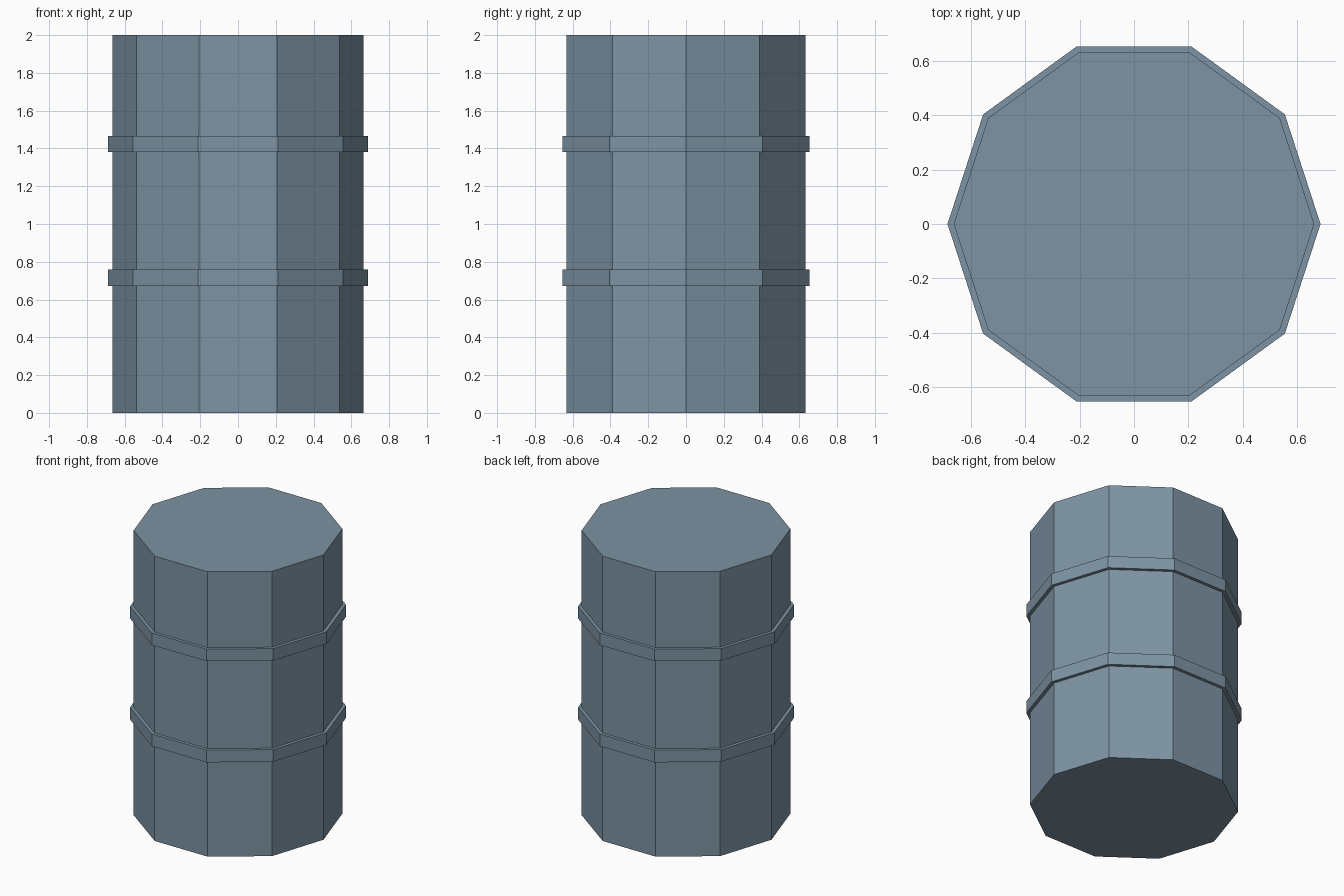
import bpy
import math

if "Cube" in bpy.data.objects:
    bpy.data.objects.remove(bpy.data.objects["Cube"])

SIDES = 10

steel = bpy.data.materials.new("blue_grey_steel")
steel.diffuse_color = (0.205, 0.292, 0.370, 1.0)
steel.use_nodes = True
steel.node_tree.nodes["Principled BSDF"].inputs["Base Color"].default_value = steel.diffuse_color


def prism(name, radius, z0, z1):
    """Ten-sided flat-shaded cylinder with a corner on the x axis."""
    bpy.ops.mesh.primitive_cylinder_add(
        vertices=SIDES, radius=radius, depth=z1 - z0,
        location=(0, 0, (z0 + z1) / 2), rotation=(0, 0, math.pi / 2))
    obj = bpy.context.object
    obj.name = name
    bpy.ops.object.transform_apply(location=True, rotation=True, scale=True)
    obj.data.materials.append(steel)
    return obj


# Barrel body
prism("barrel_body", 0.664, 0.0, 2.0)

# Raised hoops around the body
prism("lower_hoop", 0.687, 0.672, 0.758)
prism("upper_hoop", 0.687, 1.382, 1.467)
